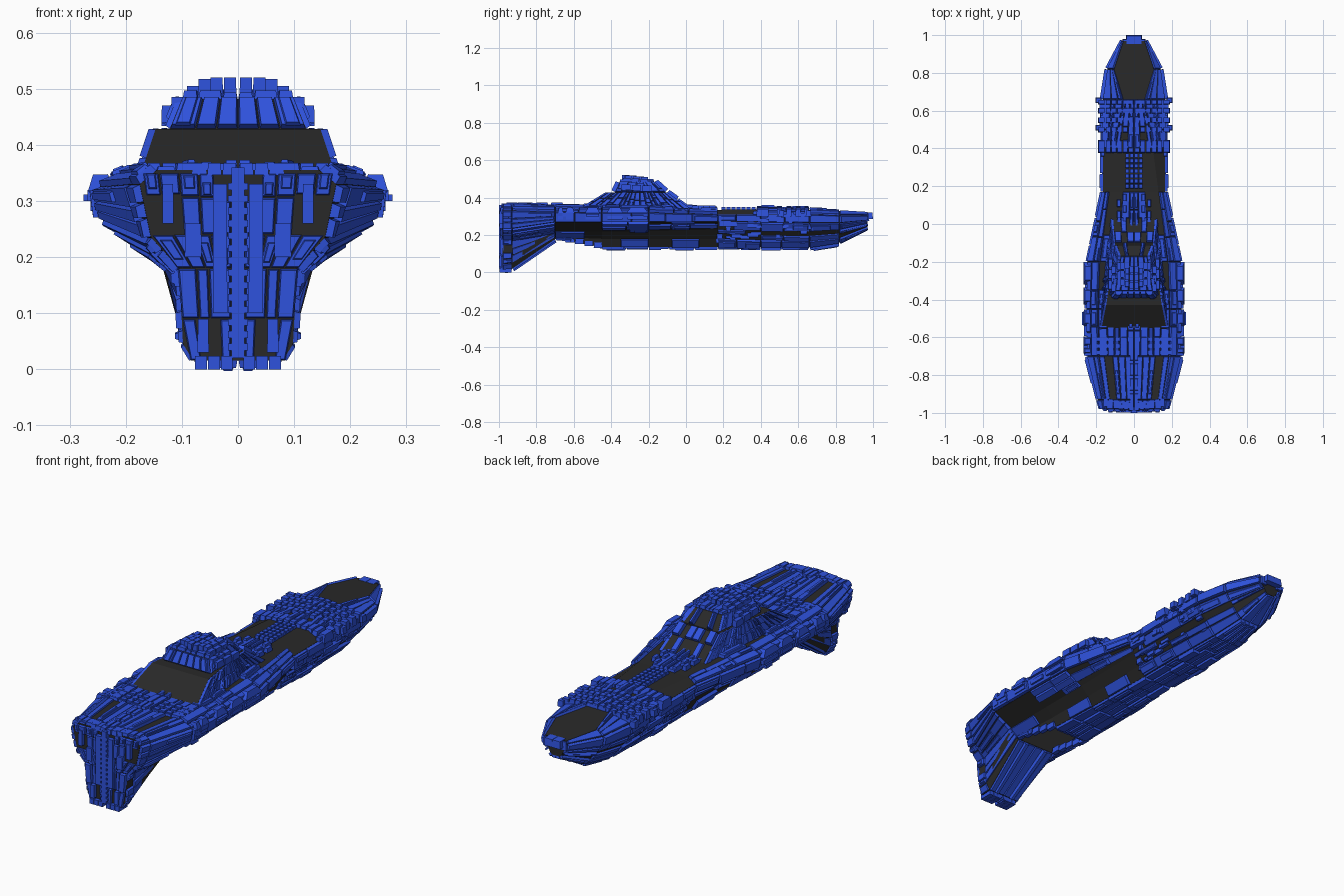
import bpy, bmesh, random
from mathutils import Vector as V

if "Cube" in bpy.data.objects:
    bpy.data.objects.remove(bpy.data.objects["Cube"])

random.seed(7)
def material(name, rgb):
    m = bpy.data.materials.new(name)
    m.diffuse_color = (*rgb, 1)
    m.use_nodes = True
    m.node_tree.nodes["Principled BSDF"].inputs["Base Color"].default_value = m.diffuse_color
    return m
BLUE = material("blue_plate", (0.028, 0.085, 0.72))
DARK = material("dark_core", (0.022, 0.022, 0.022))

def finish(bm, name, mat, fix=True):
    """Half model -> object mirrored on x."""
    if fix:
        bmesh.ops.recalc_face_normals(bm, faces=bm.faces)
    me = bpy.data.meshes.new(name)
    bm.to_mesh(me)
    bm.free()
    ob = bpy.data.objects.new(name, me)
    bpy.context.collection.objects.link(ob)
    me.materials.append(mat)
    ob.modifiers.new("mirror", 'MIRROR')
    return ob

def outward(q, ref):
    n = (q[2] - q[0]).cross(q[3] - q[1]).normalized()
    return n if n.dot(sum(q, V()) / 4 - ref) > 0 else -n

def face(bm, pts, ref, normal=None):
    f = bm.faces.new([bm.verts.new(p) for p in pts])
    f.normal_update()
    if f.normal.dot(normal or f.calc_center_median() - ref) < 0:
        f.normal_flip()

def hexa(bm, low, high):
    a = [bm.verts.new(p) for p in low]
    b = [bm.verts.new(p) for p in high]
    bm.faces.new(a)
    bm.faces.new(b)
    for k in range(4):
        bm.faces.new((a[k], a[k-1], b[k-1], b[k]))

def box(bm, c, s, taper=0.85):
    """Block centred at c with size s; top slightly smaller."""
    def ring(z, t):
        return [V((c[0] + sx*s[0]/2*t, c[1] + sy*s[1]/2*t, z))
                for sx, sy in ((-1, -1), (1, -1), (1, 1), (-1, 1))]
    hexa(bm, ring(c[2] - s[2]/2, 1), ring(c[2] + s[2]/2, taper))

def cuts(n):
    return [0] + [(k + random.uniform(-.3, .3)) / n for k in range(1, n)] + [1]

def plates(bm, q, ref, skip=.06, length=.13, width=.038, h=(.006, .018)):
    """Cover quad q (u: 0-1, v: 0-3) with random bevelled armour plates."""
    n = outward(q, ref)
    def P(u, v, d):
        return q[0].lerp(q[1], u).lerp(q[3].lerp(q[2], u), v) + n*d
    lu = ((q[1]-q[0]).length + (q[2]-q[3]).length) / 2
    lv = max((q[3]-q[0]).length, (q[2]-q[1]).length)
    def block(u0, u1, v0, v1, d0, d1, g):
        def ring(d, g):
            gu, gv = min(g/lu, (u1-u0)*.3), min(g/lv, (v1-v0)*.3)
            return [P(u, v, d) for u, v in ((u0+gu, v0+gv), (u1-gu, v0+gv),
                                            (u1-gu, v1-gv), (u0+gu, v1-gv))]
        hexa(bm, ring(d0, g), ring(d1, g + .003))
    vs = cuts(max(1, round(lv / width)))
    for v0, v1 in zip(vs, vs[1:]):
        us = cuts(max(1, round(lu / length)))
        for u0, u1 in zip(us, us[1:]):
            if random.random() < skip:
                continue
            d = random.uniform(*h)
            block(u0, u1, v0, v1, -.004, d, .0005)
            if random.random() < .35:
                a, b = sorted((random.random(), random.random()))
                block(u0+(u1-u0)*a*.5, u1-(u1-u0)*(1-b)*.5, v0+(v1-v0)*.2, v1-(v1-v0)*.2,
                      d-.002, d+.006, 0)

# Hull: half cross sections from keel to deck, front (-y) to rear
SECTIONS = [
    (-.98, [(.08, .016), (.098, .045), (.105, .18), (.155, .235), (.175, .33), (.145, .355)]),
    (-.93, [(.08, .02), (.098, .05), (.105, .18), (.16, .235), (.19, .33), (.15, .355)]),
    (-.70, [(.10, .178), (.105, .19), (.145, .22), (.24, .27), (.247, .325), (.185, .35)]),
    (-.45, [(.09, .135), (.105, .18), (.145, .22), (.24, .27), (.25, .32), (.19, .345)]),
    (-.20, [(.08, .135), (.105, .18), (.145, .22), (.235, .27), (.245, .32), (.18, .345)]),
    (.17, [(.075, .135), (.105, .18), (.14, .23), (.16, .27), (.165, .31), (.13, .335)]),
    (.40, [(.075, .135), (.105, .175), (.14, .225), (.165, .27), (.165, .31), (.10, .337)]),
    (.66, [(.07, .135), (.10, .17), (.14, .22), (.165, .265), (.165, .31), (.055, .335)]),
    (.82, [(.05, .16), (.075, .185), (.11, .23), (.135, .265), (.14, .305), (.105, .328)]),
    (.97, [(.02, .235), (.03, .245), (.04, .265), (.055, .28), (.06, .305), (.055, .318)]),
]
rings = [[V((0, y, p[0][1]))] + [V((x, y, z)) for x, z in p] + [V((0, y, p[-1][1]))]
         for y, p in SECTIONS]
HOLE = (2, 0)                                  # open bay under the hull
SKIP = {(2, 3): .8, (2, 2): .2, (3, 1): .3, (3, 2): .6, (3, 3): .3, (4, 1): .4, (4, 2): .85,
        (4, 3): .3, (4, 6): .5, (5, 2): .4, (5, 5): 1, (5, 6): 1, (5, 3): .3, (6, 2): .3,
        (7, 2): .7, (7, 6): 1, (8, 6): 1, (8, 3): .3, (8, 2): .3}
core, skin = bmesh.new(), bmesh.new()
for i, (r0, r1) in enumerate(zip(rings, rings[1:])):
    for j in range(7):
        if (i, j) == HOLE:
            continue
        q = [r0[j], r1[j], r1[j+1], r0[j+1]]
        ref = V((0, (r0[0].y + r1[0].y)/2, .27 if i > 1 else .2))
        face(core, q, ref)
        plates(skin, q, ref, SKIP.get((i, j), .06), .2 if i < 2 else .13)
for i, ny in ((0, -1), (2, 1), (3, -1), (9, 1)):    # end caps and bay bulkheads
    face(core, rings[i], None, V((0, ny, 0)))
finish(core, "hull_core", DARK, False)
finish(skin, "hull_armour", BLUE)

# Tall front face: columns of plates, ribs and feet
bm = bmesh.new()
def xz_quad(x1, x2, z0, z1, y=-.98):
    return [V((.012, y, z0)), V((.012, y, z1)), V((x2, y, z1)), V((x1, y, z0))]
back = V((.08, 0, .2))
for q, s in ((xz_quad(.085, .10, .015, .09), .05), (xz_quad(.10, .108, .09, .18), .1),
             (xz_quad(.108, .155, .18, .24), .1), (xz_quad(.155, .17, .24, .35), .15)):
    plates(bm, q, back, s, .07, .032, (.004, .015))
box(bm, (.005, -.985, .19), (.014, .03, .34), 1)
for x, w, z0, z1 in ((.032, .026, .1, .33), (.08, .03, .2, .26), (.062, .02, .03, .09), (.125, .02, .26, .33)):
    box(bm, (x, -.985, (z0+z1)/2), (w, .028, z1-z0), .95)
for k in range(14):                            # short rungs on the centre line
    box(bm, (.008, -.99, .04 + k*.022), (.02, .02, .012), 1)
for x in (.02, .043, .066):
    box(bm, (x, -.965, .012), (.021, .065, .024), 1)
for k in range(6):                             # brow blocks along the upper edge
    box(bm, (.015 + k*.027, -.965 + k*.004, .357), (.026, .05, .022))
finish(bm, "front_face_plates", BLUE)

# Bridge tower: two stacked tapered tiers
def tier(core, skin, low, high, skips):
    """low/high = (z, front y, back y, front half width, back half width)"""
    def corners(t):
        z, yf, yb, wf, wb = t
        return [V((0, yf, z)), V((wf, yf, z)), V((wb, yb, z)), V((0, yb, z))]
    a, b = corners(low), corners(high)
    ref = V((0, (low[1] + low[2])/2, low[0] - .05))
    quads = [[a[0], b[0], b[1], a[1]], [a[1], b[1], b[2], a[2]], [a[3], b[3], b[2], a[2]], [b[0], b[3], b[2], b[1]]]
    for q, s in zip(quads, skips):
        face(core, q, ref)
        plates(skin, q, ref, s, .09, .035, (.008, .018))
core, skin = bmesh.new(), bmesh.new()
tier(core, skin, (.335, -.585, .03, .178, .11), (.428, -.43, -.10, .147, .10), (1, 0, .3, 1))
tier(core, skin, (.428, -.38, -.11, .122, .09), (.482, -.355, -.17, .10, .07), (0, 0, .5, 0))
finish(core, "tower_core", DARK, False)
for x, top, y0, y1 in ((.014, .52, -.345, -.22), (.038, .52, -.335, -.23), (.06, .517, -.33, -.2),
                       (.08, .505, -.34, -.2), (.108, .485, -.36, -.22), (.125, .47, -.35, -.18)):
    for k in range(3):
        s = (y1 - y0)/3
        box(skin, (x, y0 + s*(k+.5), (top + .44)/2 - k*.003), (.023, s*.9, top - .44), .93)
finish(skin, "tower_armour", BLUE)

# Deck details: central spine, transverse ridges, nose
bm = bmesh.new()
for k in range(7):
    for x in (.011, .035):
        box(bm, (x, .20 + k*.027, .338), (.021, .024, .024))
for y, w in ((.41, .07), (.50, .03), (.55, .03), (.60, .03), (.645, .025)):
    for k in range(5):
        box(bm, (.016 + k*.03, y, .345 - k*.003), (.028, w, .022))
    box(bm, (.172, y, .318), (.035, w, .04))
for y in (-.61, -.645, -.68):                  # banding ahead of the tower
    for k in range(6):
        box(bm, (.02 + k*.033, y, .354), (.031, .024, .02))
for k in range(4):
    box(bm, (.012, -.93 + k*.08, .362), (.022, .07, .022))
for k in range(5):                             # steps behind the tower
    box(bm, (.05 + (k % 2)*.03, .02 + k*.03, .345), (.02, .04, .025))
box(bm, (.02, .975, .303), (.045, .05, .034))
box(bm, (.045, .955, .295), (.03, .05, .04))
finish(bm, "deck_details", BLUE)

# Side details: rim sponsons and clusters of small blocks low on the flank
bm = bmesh.new()
for y, l in ((-.26, .12), (-.38, .09), (-.50, .08), (-.62, .05), (-.67, .03)):
    box(bm, (.245, y, .332), (.045, l, .03), .6)
    box(bm, (.25, y, .292), (.026, l*.9, .02), 1)
box(bm, (.26, -.5, .306), (.03, .07, .012), 1)
box(bm, (.258, -.63, .31), (.02, .06, .02), 1)
for _ in range(34):
    y, t = random.uniform(.17, .68), random.random()
    box(bm, (.092 + t*.078, y, .165 + t*.11), (.024, random.uniform(.02, .06), random.uniform(.014, .03)), .95)
for _ in range(12):
    box(bm, (random.uniform(.165, .175), random.uniform(.2, .68), random.uniform(.27, .32)),
        (.02, random.uniform(.02, .06), .018), .95)
for y in (.655, .51):
    box(bm, (.188, y, .315), (.03, .03, .03))
finish(bm, "flank_details", BLUE)

# Frame around the open underside bay
bm = bmesh.new()
for t in range(5):
    y = -.67 + t*.05
    box(bm, (.104 - t*.002, y, .185 - t*.01), (.02, .047, .028), .9)
for x in (.02, .06):
    box(bm, (x, -.44, .138), (.035, .04, .02), .9)
finish(bm, "bay_frame", BLUE)
